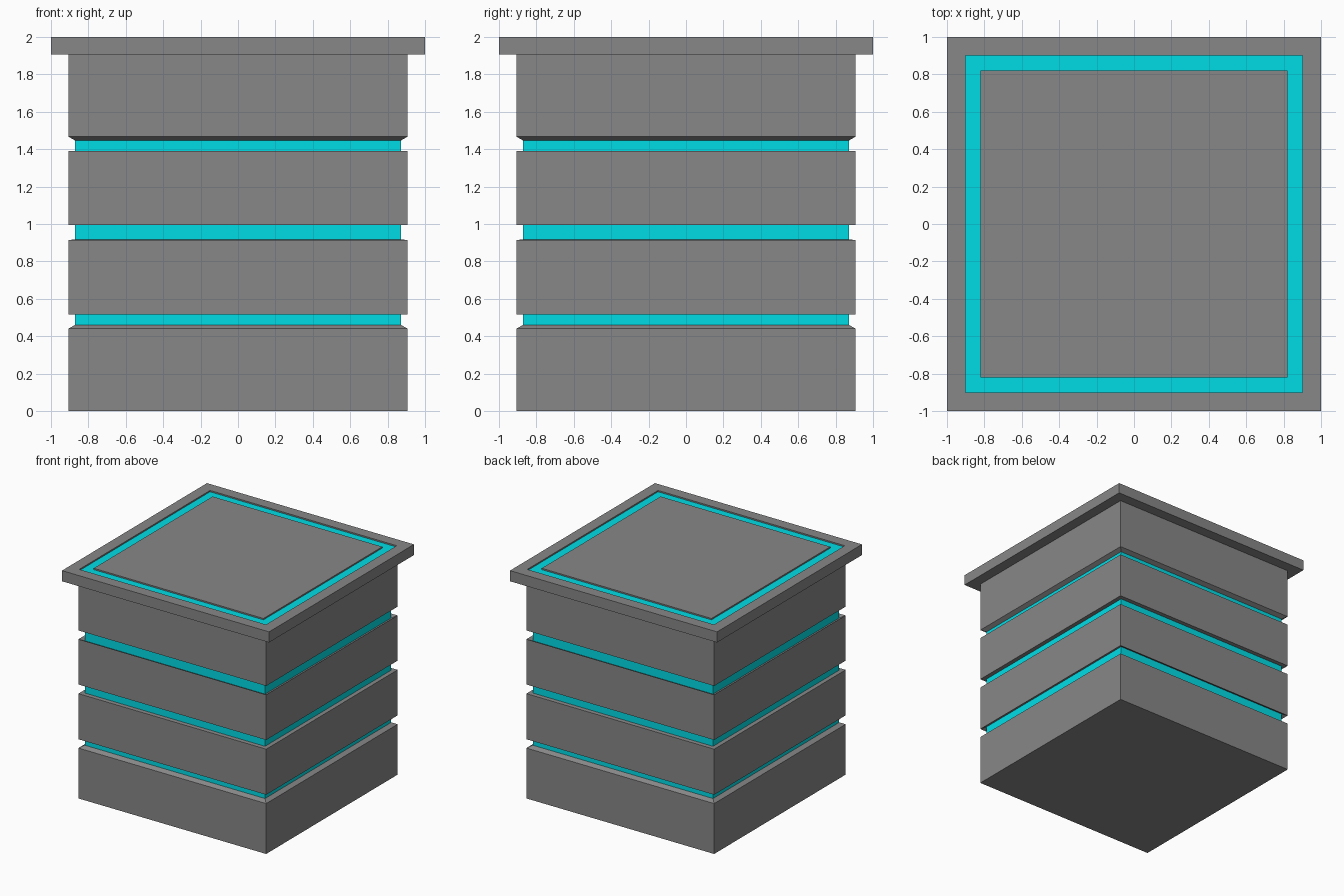
import bpy, bmesh

if "Cube" in bpy.data.objects:
    bpy.data.objects.remove(bpy.data.objects["Cube"])


def material(name, color):
    m = bpy.data.materials.new(name)
    m.diffuse_color = (*color, 1)
    m.use_nodes = True
    m.node_tree.nodes["Principled BSDF"].inputs["Base Color"].default_value = m.diffuse_color
    return m


cyan = material("cyan_glow", (0.0, 0.72, 0.79))
grey = material("dark_grey", (0.245, 0.245, 0.245))


def square_loft(name, profile, mat=grey, cap_bottom=False, cap_top=False):
    """Skin a stack of square rings given as (half width, z)."""
    bm = bmesh.new()
    rings = [[bm.verts.new((sx * r, sy * r, z))
              for sx, sy in ((-1, -1), (1, -1), (1, 1), (-1, 1))]
             for r, z in profile]
    for a, b in zip(rings, rings[1:]):
        for i in range(4):
            j = (i + 1) % 4
            bm.faces.new((a[i], a[j], b[j], b[i]))
    if cap_bottom:
        bm.faces.new(rings[0][::-1])
    if cap_top:
        bm.faces.new(rings[-1])
    me = bpy.data.meshes.new(name)
    bm.to_mesh(me)
    bm.free()
    me.materials.append(mat)
    ob = bpy.data.objects.new(name, me)
    bpy.context.collection.objects.link(ob)
    return ob


W = 0.907       # body half width
S = 0.96        # grooves shrink inward toward the body's middle
MID = 0.955
LID = 1.907     # underside of the lid
GROOVES = [(0.44, 0.517), (0.915, 0.995), (1.39, 1.467)]


def inner(z):
    return (W * S, MID + (z - MID) * S)


# body blocks with slanted groove lips, and the cyan bands between them
bottom = 0.0
for n, (lo, hi) in enumerate(GROOVES + [(LID, None)]):
    profile = [(W, bottom), (W, lo)]
    if n > 0:
        profile.insert(0, inner(bottom))
    if hi is not None:
        profile.append(inner(lo))
        square_loft(f"groove_band_{n + 1}", [inner(lo), inner(hi)], cyan)
    square_loft(f"body_block_{n + 1}", profile, cap_bottom=(n == 0))
    bottom = hi

# lid rim, sunken cyan frame and raised centre panel
R_OUT, R_IN, DEPTH = 0.902, 0.82, 0.012
square_loft("lid_rim", [(W, LID), (1, LID), (1, 2), (R_OUT, 2), (R_OUT, 2 - DEPTH)])
square_loft("lid_frame", [(R_OUT, 2 - DEPTH), (R_IN, 2 - DEPTH)], cyan)
square_loft("lid_panel", [(R_IN, 2 - DEPTH), (R_IN, 2)], cap_top=True)
